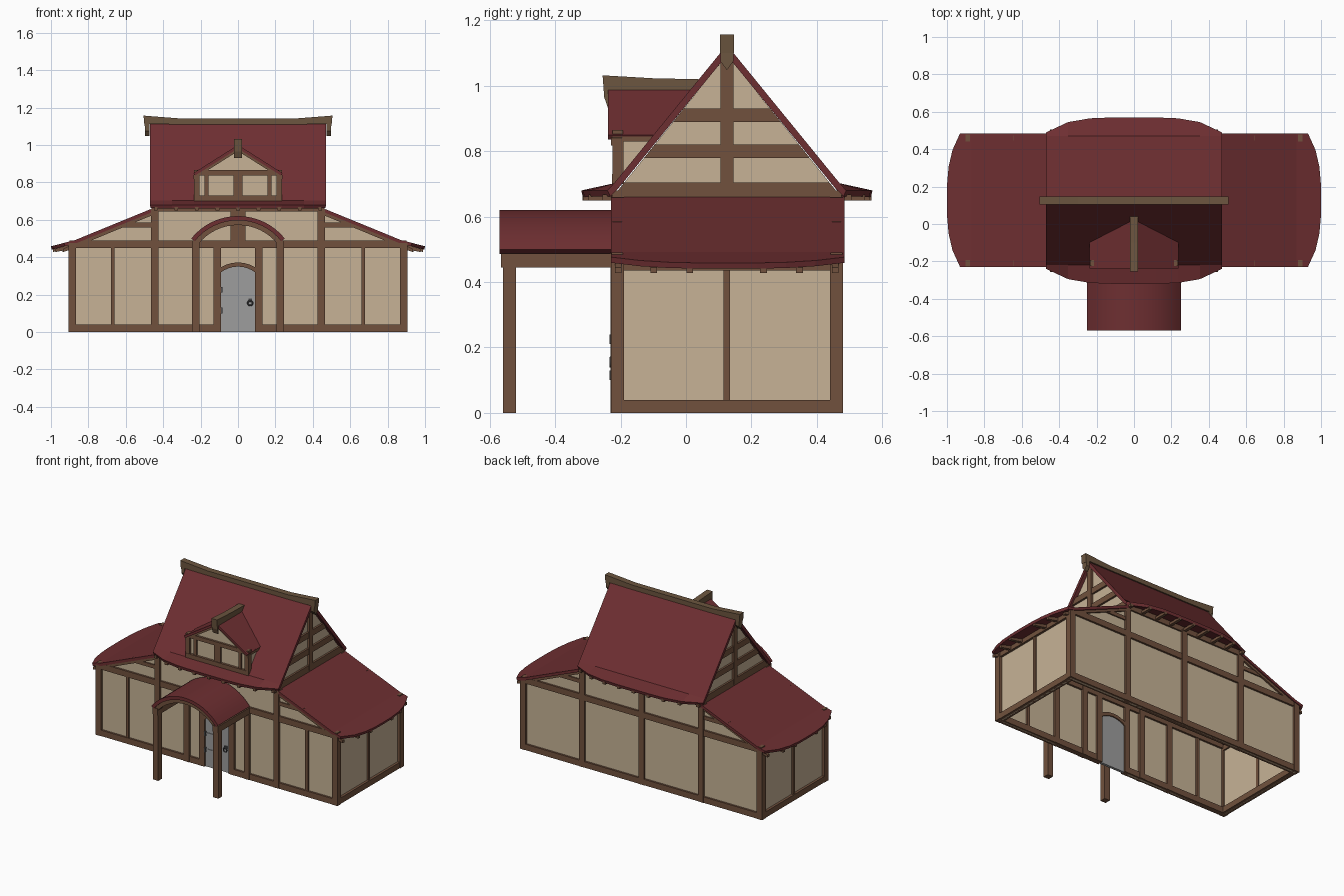
import bpy, bmesh, math
from mathutils import Vector

if "Cube" in bpy.data.objects:
    bpy.data.objects.remove(bpy.data.objects["Cube"])


def material(name, rgb):
    m = bpy.data.materials.new(name)
    m.diffuse_color = (*rgb, 1)
    m.use_nodes = True
    m.node_tree.nodes["Principled BSDF"].inputs["Base Color"].default_value = m.diffuse_color
    return m


PLASTER = material("cream plaster", (0.57, 0.45, 0.305))
TIMBER = material("brown timber", (0.165, 0.083, 0.047))
RIDGE = material("ridge wood", (0.15, 0.092, 0.05))
ROOF = material("dark red roof", (0.155, 0.028, 0.031))
DOOR = material("grey door", (0.34, 0.34, 0.34))
IRON = material("dark iron", (0.08, 0.08, 0.085))
YC = 0.125                       # depth of the ridge line


def finish(name, bm, mat):
    me = bpy.data.meshes.new(name)
    bm.to_mesh(me)
    bm.free()
    me.materials.append(mat)
    ob = bpy.data.objects.new(name, me)
    bpy.context.collection.objects.link(ob)
    return ob


def prism(name, pts, axis, a, b, mat):
    """Extrude a 2D profile along x (pts are y,z) or y (pts are x,z)."""
    bm = bmesh.new()
    place = (lambda p, d: (d, p[0], p[1])) if axis == 'x' else (lambda p, d: (p[0], d, p[1]))
    f = bm.faces.new([bm.verts.new(place(p, a)) for p in pts])
    ext = bmesh.ops.extrude_face_region(bm, geom=[f])
    shift = Vector((b - a, 0, 0)) if axis == 'x' else Vector((0, b - a, 0))
    bmesh.ops.translate(bm, vec=shift, verts=[v for v in ext['geom'] if isinstance(v, bmesh.types.BMVert)])
    bmesh.ops.recalc_face_normals(bm, faces=bm.faces)
    return finish(name, bm, mat)


def box(name, x0, x1, y0, y1, z0, z1, mat=TIMBER):
    return prism(name, [(x0, z0), (x1, z0), (x1, z1), (x0, z1)], 'y', y0, y1, mat)


def sheet(name, rows, mat, thick):
    """Roof skin through rows of points, thickened downward."""
    bm = bmesh.new()
    g = [[bm.verts.new(p) for p in r] for r in rows]
    for r, q in zip(g, g[1:]):
        for i in range(len(r) - 1):
            bm.faces.new((r[i], r[i + 1], q[i + 1], q[i]))
    bm.normal_update()
    if sum(f.normal.z for f in bm.faces) < 0:
        bmesh.ops.reverse_faces(bm, faces=bm.faces)
    ob = finish(name, bm, mat)
    mod = ob.modifiers.new("thickness", 'SOLIDIFY')
    mod.thickness, mod.offset, mod.use_even_offset = thick, -1, True
    return ob


def arc(r, half, zc, n):
    return [(r * math.sin(half * (2 * i / n - 1)), zc + r * math.cos(half * (2 * i / n - 1)))
            for i in range(n + 1)]


def band(r0, r1, half, zc, n):
    return arc(r1, half, zc, n) + arc(r0, half, zc, n)[::-1]


def wing_z(x):                   # top surface of the wing roofs
    return 0.668 - (x - 0.445) * 0.414


def eave_d(t):                   # bowed eave distance of the main roof
    return 0.365 + 0.08 * (1 - t ** 4)


def wing_x(t):                   # bowed eave of the wings
    return 0.93 + 0.07 * (1 - abs(t) ** 3)


def half_gable(z):               # half width of the gable below the roof skin
    return (1.12 - z) / 1.246 - 0.02


# plaster walls
door_hole = [(-0.1, 0)] + arc(0.16, math.asin(0.625), 0.2, 8) + [(0.1, 0)]
top = [(0.89, 0), (0.89, wing_z(0.89) - 0.03), (0.445, 0.64), (0.445, 0.67)]
top += [(-x, z) for x, z in top[::-1]]
prism("front_wall", door_hole + top, 'y', -0.215, -0.205, PLASTER)
prism("back_wall", top, 'y', 0.455, 0.465, PLASTER)

# timber frame of the long walls
for side, y0 in (("front", -0.23), ("back", 0.44)):
    y1 = y0 + 0.04
    box(side + "_middle_beam", -0.9, 0.9, y0 + 0.002, y1 - 0.002, 0.45, 0.49)
    box(side + "_top_plate", -0.46, 0.46, y0 + 0.004, y1 - 0.004, 0.645, 0.68)
    for s in (-1, 1):
        box(side + "_corner_post", s * 0.865, s * 0.905, y0, y1, 0, 0.475)
        box(side + "_tall_post", s * 0.425, s * 0.465, y0, y1, 0, 0.66)
        sill_in = 0.09 if side == "front" else 0
        box(side + "_sill", s * sill_in, s * 0.9, y0 + 0.002, y1 - 0.002, 0, 0.04)
        box(side + "_wing_tie", s * 0.46, s * 0.645, y0 + 0.006, y1 - 0.006, 0.56, 0.585)
        prism(side + "_wing_rafter",
              [(s * x, wing_z(x) - d) for x, d in ((0.45, 0.018), (0.9, 0.018), (0.9, 0.038), (0.45, 0.038))],
              'y', y0 + 0.003, y1 - 0.003, TIMBER)
box("back_center_post", -0.02, 0.02, 0.44, 0.48, 0, 0.66)
box("front_upper_post", -0.04, 0.04, -0.226, -0.194, 0.48, 0.66)
for s in (-1, 1):
    box("front_stud", s * 0.66, s * 0.68, -0.225, -0.195, 0.04, 0.45)
    box("door_post", s * 0.09, s * 0.13, -0.229, -0.191, 0, 0.45)
    box("porch_wall_post", s * 0.205, s * 0.245, -0.231, -0.189, 0, 0.49)

# end walls and wing roofs
ts = [i / 4 - 1 for i in range(9)]
for s in (-1, 1):
    box("end_wall", s * 0.875, s * 0.885, -0.21, 0.46, 0, 0.46, PLASTER)
    box("end_sill", s * 0.863, s * 0.902, -0.2, 0.45, 0, 0.04)
    box("end_plate", s * 0.865, s * 0.9, -0.2, 0.45, 0.435, 0.47)
    box("end_stud", s * 0.87, s * 0.895, 0.115, 0.135, 0.04, 0.45)
    ys = [0.1275 + 0.3575 * t for t in ts]
    sheet("wing_roof", [[(s * 0.44, y, 0.668) for y in ys],
                        [(s * 0.87, y, 0.492) for y in ys],
                        [(s * wing_x(t), y, 0.492 - (wing_x(t) - 0.87) * 0.26) for t, y in zip(ts, ys)]],
          ROOF, 0.018)
    for y in (-0.207, -0.098, 0.012, 0.237, 0.347, 0.457):
        xe = wing_x((y - 0.1275) / 0.3575) - 0.008
        prism("wing_eave_rafter", [(s * 0.87, 0.448), (s * 0.87, 0.475), (s * xe, 0.445), (s * xe, 0.428)],
              'y', y - 0.01, y + 0.01, TIMBER)

# main roof with bowed flared eaves
xs = [0.47 * t for t in ts]
sheet("main_roof", [[(x, YC - eave_d(t), 0.68) for x, t in zip(xs, ts)],
                    [(x, YC - 0.345, 0.702) for x in xs],
                    [(x, YC, 1.125) for x in xs],
                    [(x, YC + 0.345, 0.702) for x in xs],
                    [(x, YC + eave_d(t), 0.68) for x, t in zip(xs, ts)]], ROOF, 0.02)
for i in range(9):
    x = -0.44 + 0.11 * i
    for s in (-1, 1):
        d = eave_d(x / 0.47) - 0.003
        box("eave_rafter", x - 0.01, x + 0.01, YC + s * 0.33, YC + s * d, 0.65, 0.668)

# gables
for s in (-1, 1):
    prism("gable_wall", [(YC - half_gable(0.66), 0.66), (YC + half_gable(0.66), 0.66), (YC, 1.095)],
          'x', s * 0.435, s * 0.445, PLASTER)
    for z0, z1 in ((0.66, 0.705), (0.78, 0.82), (0.89, 0.93)):
        a, b = half_gable(z0), half_gable(z1)
        prism("gable_beam", [(YC - a, z0), (YC + a, z0), (YC + b, z1), (YC - b, z1)],
              'x', s * 0.425, s * 0.458, TIMBER)
    box("gable_post", s * 0.423, s * 0.46, YC - 0.02, YC + 0.02, 0.67, 1.09)
    # drooping pointed ridge tip
    prism("ridge_tip", [(YC - 0.02, 1.13), (YC - 0.02, 1.075), (YC, 1.048), (YC + 0.02, 1.075), (YC + 0.02, 1.13)],
          'x', s * 0.472, s * 0.497, RIDGE)
ridge = [(0.505, 1.157), (0.5, 1.1), (0.47, 1.112), (0.3, 1.11)]
prism("ridge_beam", [(0.3, 1.141)] + ridge + [(-x, z) for x, z in ridge[::-1]] + [(-0.3, 1.141)],
      'y', YC - 0.021, YC + 0.021, RIDGE)

# dormer
prism("dormer_front", [(-0.22, 0.7), (0.22, 0.7), (0.22, 0.84), (0, 0.98), (-0.22, 0.84)],
      'y', -0.21, -0.2, PLASTER)
box("dormer_sill", -0.235, 0.235, -0.226, -0.19, 0.7, 0.73)
box("dormer_beam", -0.235, 0.235, -0.224, -0.192, 0.838, 0.865)
box("dormer_center_post", -0.025, 0.025, -0.222, -0.194, 0.72, 0.85)
for s in (-1, 1):
    box("dormer_post", s * 0.205, s * 0.235, -0.225, -0.191, 0.7, 0.85)
    box("dormer_stud", s * 0.157, s * 0.178, -0.22, -0.195, 0.72, 0.85)
    prism("dormer_cheek", [(-0.21, 0.7), (-0.21, 0.85), (-0.085, 0.85)], 'x', s * 0.215, s * 0.225, PLASTER)
    prism("dormer_side_beam", [(-0.21, 0.83), (-0.21, 0.852), (-0.085, 0.852), (-0.1, 0.83)],
          'x', s * 0.21, s * 0.235, TIMBER)
    prism("dormer_rafter", [(0, 0.99), (s * 0.237, 0.84), (s * 0.237, 0.818), (0, 0.967)],
          'y', -0.23, -0.195, TIMBER)
sheet("dormer_roof", [[(x, -0.238, 1.0 - abs(x) * 0.63) for x in (-0.238, 0, 0.238)],
                      [(x, 0.03 - abs(x) * 0.48, 1.0 - abs(x) * 0.63) for x in (-0.238, 0, 0.238)]],
      ROOF, 0.016)
prism("dormer_ridge", [(-0.255, 1.032), (-0.1, 1.023), (0.04, 1.02), (0.025, 0.985), (-0.235, 0.985),
                       (-0.238, 0.93), (-0.25, 0.965)], 'x', -0.021, 0.021, RIDGE)

# porch with barrel roof
HALF = math.asin(0.25 / 0.32)
porch = prism("porch_roof", band(0.297, 0.32, HALF, 0.3, 16), 'y', -0.57, -0.23, ROOF)
for y0 in (-0.56, -0.235):
    prism("porch_arch", band(0.272, 0.299, HALF, 0.3, 16), 'y', y0, y0 + 0.035, TIMBER)
for s in (-1, 1):
    box("porch_post", s * 0.205, s * 0.245, -0.56, -0.52, 0, 0.45)
    box("porch_side_beam", s * 0.205, s * 0.245, -0.565, -0.22, 0.445, 0.488)

# arched door with hinges and ring handle
DH = math.asin(0.6)
prism("door", [(-0.09, 0)] + arc(0.15, DH, 0.2, 8) + [(0.09, 0)], 'y', -0.218, -0.2, DOOR)
prism("door_arch", band(0.15, 0.172, DH + 0.08, 0.2, 8), 'y', -0.228, -0.192, TIMBER)
for z in (0.115, 0.225):
    box("door_hinge", -0.088, -0.03, -0.222, -0.217, z - 0.006, z + 0.006, DOOR)
    box("hinge_pin", -0.092, -0.084, -0.234, -0.217, z - 0.015, z + 0.015, IRON)
box("handle_plate", 0.055, 0.075, -0.226, -0.217, 0.158, 0.178, IRON)
bpy.ops.mesh.primitive_torus_add(location=(0.065, -0.231, 0.155), rotation=(math.pi / 2, 0, 0), major_radius=0.013,
                                 minor_radius=0.004, major_segments=12, minor_segments=6)
handle = bpy.context.object
handle.name = "door_handle"
handle.data.materials.append(IRON)

# smooth the round parts
for ob in (porch, handle):
    bpy.ops.object.select_all(action='DESELECT')
    ob.select_set(True)
    bpy.context.view_layer.objects.active = ob
    bpy.ops.object.shade_smooth_by_angle(angle=math.radians(35))
